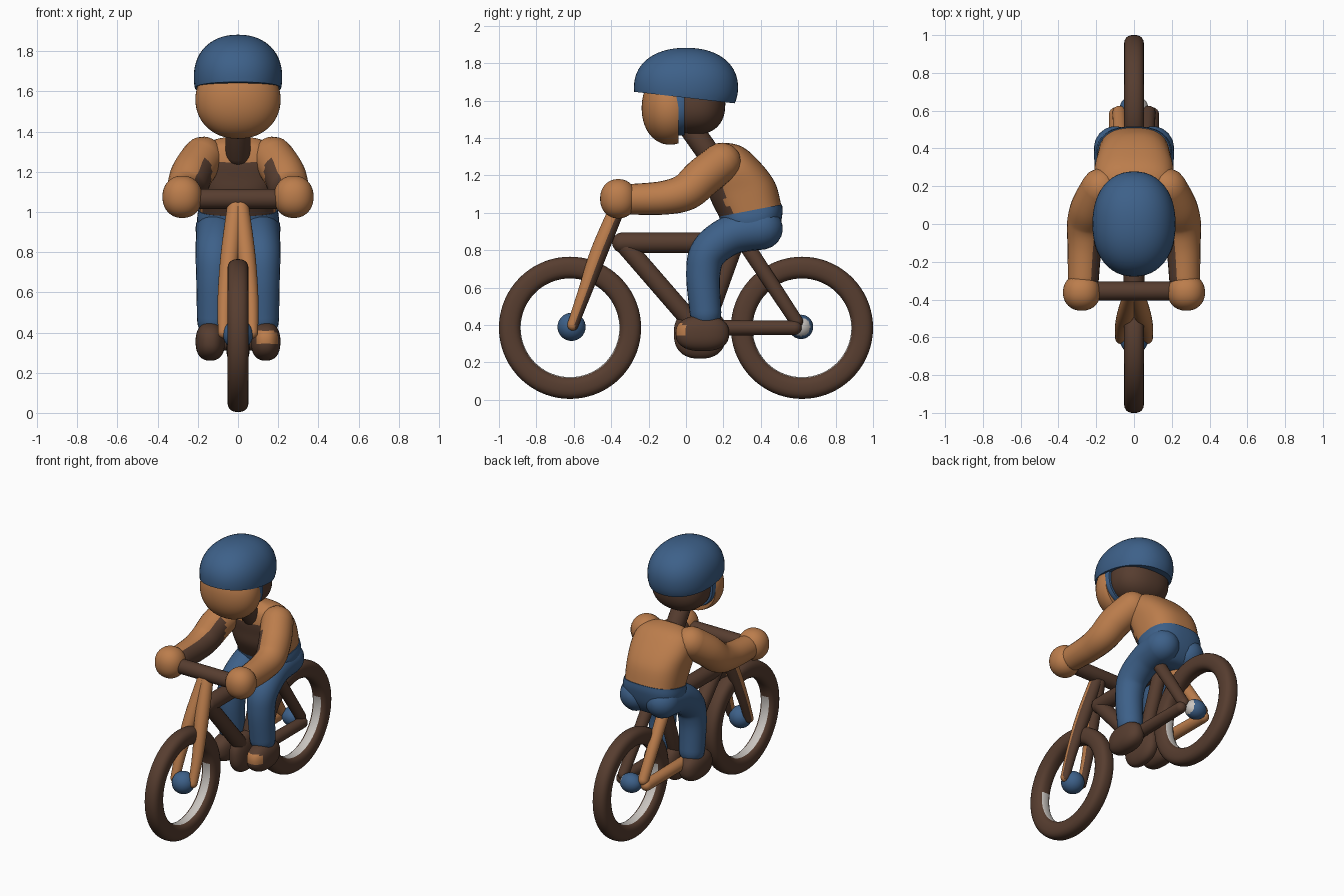
import bpy, bmesh, math
from mathutils import Vector as V

if "Cube" in bpy.data.objects:
    bpy.data.objects.remove(bpy.data.objects["Cube"])


def make_mat(name, rgb):
    m = bpy.data.materials.new(name)
    m.diffuse_color = (*rgb, 1)
    m.use_nodes = True
    m.node_tree.nodes["Principled BSDF"].inputs["Base Color"].default_value = m.diffuse_color
    return m


ORANGE = make_mat("warm orange", (0.50, 0.205, 0.072))
BLUE = make_mat("denim blue", (0.047, 0.118, 0.25))
BROWN = make_mat("dark brown", (0.095, 0.047, 0.029))
LIGHT = make_mat("light grey", (0.58, 0.55, 0.52))


def finish(name, bm, mat, mat2=None, rule=None):
    """Turn a bmesh into a smooth object; faces matching the rule get mat2."""
    bmesh.ops.recalc_face_normals(bm, faces=bm.faces)
    bm.normal_update()
    me = bpy.data.meshes.new(name)
    for f in bm.faces:
        if rule and rule(f.calc_center_median(), f.normal):
            f.material_index = 1
    bm.to_mesh(me)
    bm.free()
    me.materials.append(mat)
    if mat2:
        me.materials.append(mat2)
    ob = bpy.data.objects.new(name, me)
    bpy.context.collection.objects.link(ob)
    bpy.ops.object.select_all(action='DESELECT')
    ob.select_set(True)
    bpy.context.view_layer.objects.active = ob
    bpy.ops.object.shade_smooth_by_angle(angle=math.radians(45))
    return ob


def ellipsoid(name, c, r, mat, e=2.0, cuts=(), **kw):
    """Super-ellipsoid; cuts are (point, normal) planes removing the normal side."""
    bm = bmesh.new()
    bmesh.ops.create_uvsphere(bm, u_segments=48, v_segments=28, radius=1)
    for v in bm.verts:
        k = sum(abs(t) ** e for t in v.co) ** (-1 / e)
        v.co = V([c[i] + v.co[i] * k * r[i] for i in range(3)])
    for p, n in cuts:
        g = bm.verts[:] + bm.edges[:] + bm.faces[:]
        res = bmesh.ops.bisect_plane(bm, geom=g, plane_co=p, plane_no=n, clear_outer=True)
        edges = [x for x in res['geom_cut'] if isinstance(x, bmesh.types.BMEdge)]
        bmesh.ops.edgeloop_fill(bm, edges=edges)
    return finish(name, bm, mat, **kw)


def spline(pts, n):
    """Catmull-Rom samples through points of any dimension."""
    P = [pts[0]] + list(pts) + [pts[-1]]
    out = []
    for i in range(1, len(P) - 2):
        for k in range(n):
            t = k / n
            out.append([0.5 * (2 * b + (c - a) * t + (2 * a - 5 * b + 4 * c - d) * t * t
                        + (3 * b - a - 3 * c + d) * t ** 3)
                        for a, b, c, d in zip(*P[i - 1:i + 3])])
    return out + [list(pts[-1])]


def loft(name, rings, mat, e=2.0, seg=32, **kw):
    """Skin rings of (centre, half-axis u, half-axis v) and cap both ends."""
    bm = bmesh.new()
    loops = []
    for c, u, v in rings:
        loop = []
        for k in range(seg):
            a = 2 * math.pi * k / seg
            x, y = math.cos(a), math.sin(a)
            q = (abs(x) ** e + abs(y) ** e) ** (-1 / e)
            loop.append(bm.verts.new(c + u * x * q + v * y * q))
        loops.append(loop)
    for A, B in zip(loops, loops[1:]):
        for k in range(seg):
            j = (k + 1) % seg
            bm.faces.new((A[k], A[j], B[j], B[k]))
    bm.faces.new(loops[0])
    bm.faces.new(loops[-1])
    return finish(name, bm, mat, **kw)


def tube(name, pts, mat, seg=24, **kw):
    """Round-ended limb or pipe through (x, y, z, radius) points."""
    S = spline(pts, 8) if len(pts) > 2 else [list(p) for p in pts]
    P = [V(s[:3]) for s in S]
    n = len(P)
    rings = []
    for i in range(n):
        t = (P[min(i + 1, n - 1)] - P[max(i - 1, 0)]).normalized()
        ref = V((0, 1, 0)) if abs(t.x) > 0.8 else V((1, 0, 0))
        u = (ref - t * ref.dot(t)).normalized()
        w = t.cross(u)
        r = S[i][3]
        if i in (0, n - 1):
            cap = [(P[i] + t * r * math.sin(a) * (1 if i else -1), u * r * math.cos(a), w * r * math.cos(a))
                   for a in (math.radians(d) for d in (0, 20, 40, 60, 75, 87))]
            rings += cap if i else cap[::-1]
        else:
            rings.append((P[i], u * r, w * r))
    return loft(name, rings, mat, seg=seg, **kw)


def body(name, secs, mat, **kw):
    """Torso-like loft from (y, z, half depth, half width, tilt degrees)."""
    rings = []
    for y, z, d, w, a in spline(secs, 6):
        a = math.radians(a)
        rings.append((V((0, y, z)), V((w, 0, 0)), V((0, math.cos(a), math.sin(a))) * d))
    return loft(name, rings, mat, e=2.6, seg=48, **kw)


# Wheels: a rounded tyre section revolved about the axle, light inner rim
def wheel(name, y, z):
    bm = bmesh.new()
    N, M, R = 72, 24, 0.322
    grid = []
    for i in range(N):
        a = 2 * math.pi * i / N
        row = []
        for k in range(M):
            b = 2 * math.pi * k / M
            p, q = math.cos(b), math.sin(b)
            s = (abs(p) ** 2.7 + abs(q) ** 2.7) ** (-1 / 2.7)
            r = R + 0.058 * p * s
            row.append(bm.verts.new((0.053 * q * s, y + r * math.cos(a), z + r * math.sin(a))))
        grid.append(row)
    for i in range(N):
        for k in range(M):
            A, B, j = grid[i], grid[(i + 1) % N], (k + 1) % M
            bm.faces.new((A[k], A[j], B[j], B[k]))

    def inner(c, n):
        return math.hypot(c.y - y, c.z - z) < R - 0.053 and n.z > -0.2
    finish(name, bm, BROWN, mat2=LIGHT, rule=inner)


wheel("front_wheel", -0.62, 0.385)
wheel("rear_wheel", 0.62, 0.385)
ellipsoid("front_hub", (0, -0.612, 0.39), (0.075,) * 3, BLUE)
ellipsoid("rear_hub", (0, 0.615, 0.39), (0.075, 0.065, 0.065), BLUE,
          mat2=LIGHT, rule=lambda c, n: n.x > 0.6)

# Frame tubes
tube("top_tube", [(0, -0.34, 0.84, 0.055), (0, 0.25, 0.84, 0.055)], BROWN)
tube("down_tube", [(0, -0.33, 0.83, 0.05), (0, 0.06, 0.38, 0.05)], BROWN)
tube("seat_tube", [(0, 0.28, 0.88, 0.045), (0, 0.1, 0.38, 0.045)], BROWN)
ellipsoid("chainring", (0, 0.075, 0.355), (0.06, 0.14, 0.135), BROWN, e=2.4)
tube("pedal_axle", [(-0.12, 0.085, 0.34, 0.03), (0.12, 0.085, 0.34, 0.03)], BROWN)

# Handlebar
tube("handlebar", [(-0.27, -0.355, 1.065, 0.05), (0.27, -0.355, 1.065, 0.05)], BROWN)

for s, side in ((-1, "left"), (1, "right")):
    stay = ORANGE if s < 0 else BROWN
    # Fork blades: orange in front, brown behind
    tube(side + "_fork_blade",
         [(s * 0.012, -0.365, 1.03, 0.042), (s * 0.04, -0.465, 0.79, 0.046),
          (s * 0.064, -0.54, 0.58, 0.037), (s * 0.07, -0.605, 0.40, 0.03)],
         ORANGE, mat2=BROWN, rule=lambda c, n: n.y > 0.35)
    # Rear stays
    tube(side + "_chain_stay", [(s * 0.09, 0.1, 0.385, 0.042), (s * 0.095, 0.58, 0.385, 0.038)], stay)
    tube(side + "_seat_stay", [(s * 0.06, 0.30, 0.86, 0.042), (s * 0.078, 0.59, 0.42, 0.036)], stay)
    # Arms and hands, inner sides brown
    tube(side + "_arm",
         [(s * 0.175, 0.19, 1.27, 0.105), (s * 0.228, 0.09, 1.19, 0.106), (s * 0.255, 0.0, 1.112, 0.1),
          (s * 0.262, -0.12, 1.08, 0.09), (s * 0.268, -0.29, 1.072, 0.082)],
         ORANGE, mat2=BROWN, rule=lambda c, n: s * n.x < -0.55 and c.y < 0.05)
    ellipsoid(side + "_hand", (s * 0.277, -0.362, 1.075), (0.099, 0.097, 0.105), ORANGE, e=2.15)
    # Legs and shoes
    tube(side + "_leg",
         [(s * 0.1, 0.405, 0.915, 0.112), (s * 0.103, 0.25, 0.885, 0.106), (s * 0.112, 0.125, 0.795, 0.1),
          (s * 0.117, 0.092, 0.67, 0.091), (s * 0.12, 0.105, 0.46, 0.084)], BLUE)
    ellipsoid(side + "_shoe", (s * 0.138, 0.088, 0.355), (0.073, 0.143, 0.095), BROWN, e=2.4, mat2=ORANGE,
              rule=lambda c, n: s > 0 and n.y < -0.35 and 0.34 < c.z < 0.405 and c.x > 0.09)

# Jacket with brown underside, and trouser seat
body("jacket",
     [(0.345, 1.005, 0.168, 0.19, 11), (0.302, 1.12, 0.178, 0.2, 14), (0.25, 1.225, 0.145, 0.212, 24),
      (0.205, 1.30, 0.108, 0.19, 30), (0.168, 1.347, 0.05, 0.11, 32), (0.162, 1.355, 0.01, 0.03, 32)],
     ORANGE, mat2=BROWN, rule=lambda c, n: n.y < -0.45 and c.z < 1.25)
body("trouser_seat",
     [(0.345, 1.012, 0.172, 0.196, 11), (0.355, 0.96, 0.163, 0.203, 11), (0.37, 0.88, 0.125, 0.185, 8),
      (0.375, 0.82, 0.07, 0.12, 5), (0.375, 0.805, 0.01, 0.03, 5)], BLUE)

# Head: face, chin strap, hair and neck
tube("neck", [(0, 0.02, 1.46, 0.062), (0, 0.14, 1.29, 0.062)], BROWN)
ellipsoid("face", (0, -0.085, 1.56), (0.212, 0.152, 0.196), ORANGE, e=2.1,
          cuts=[((0, -0.04, 1.5), (0, 1, 0))])
ellipsoid("chin_strap", (0, -0.03, 1.58), (0.205, 0.1, 0.168), BLUE, e=2.3,
          cuts=[((0, -0.008, 1.5), (0, 1, 0)), ((0, -0.05, 1.5), (0, -1, 0))])
ellipsoid("hair", (0, 0.05, 1.58), (0.195, 0.16, 0.162), BROWN, e=2.3)

# Helmet dome with a rim sloping down to the back
ellipsoid("helmet", (0, 0, 1.67), (0.22, 0.278, 0.212), BLUE, e=2.2,
          cuts=[((0, 0, 1.615), (0, -0.115, -1))])
